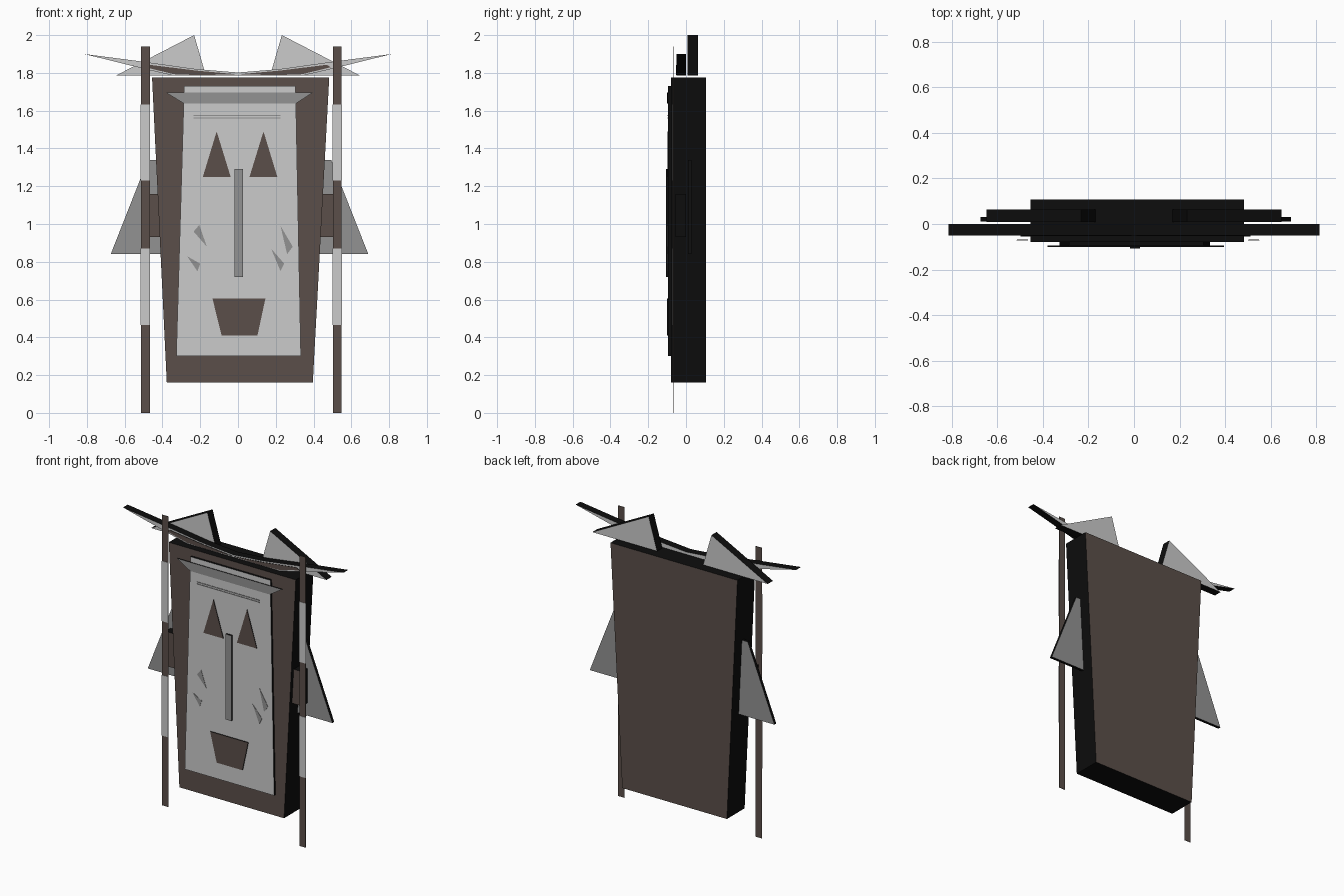
import bpy, bmesh

if "Cube" in bpy.data.objects:
    bpy.data.objects.remove(bpy.data.objects["Cube"])


def material(name, rgb):
    m = bpy.data.materials.new(name)
    m.diffuse_color = (*rgb, 1)
    m.use_nodes = True
    m.node_tree.nodes["Principled BSDF"].inputs["Base Color"].default_value = m.diffuse_color
    return m


BROWN = material("dark_brown", (0.105, 0.078, 0.068))
LIGHT = material("light_grey", (0.60, 0.60, 0.60))
GREY = material("mid_grey", (0.29, 0.29, 0.29))
BLACK = material("edge_black", (0.004, 0.004, 0.004))


def slab(name, pts, y0, y1, mat, edge=BLACK):
    """Extrude an x-z outline from y0 (front) to y1; rim faces use the edge colour."""
    bm = bmesh.new()
    front = [bm.verts.new((x, y0, z)) for x, z in pts]
    back = [bm.verts.new((x, y1, z)) for x, z in pts]
    bm.faces.new(front)
    bm.faces.new(back[::-1])
    n = len(pts)
    for i in range(n):
        j = (i + 1) % n
        rim = bm.faces.new((front[i], back[i], back[j], front[j]))
        rim.material_index = 1
    bmesh.ops.recalc_face_normals(bm, faces=bm.faces)
    me = bpy.data.meshes.new(name)
    bm.to_mesh(me)
    bm.free()
    me.materials.append(mat)
    me.materials.append(edge)
    ob = bpy.data.objects.new(name, me)
    bpy.context.collection.objects.link(ob)
    return ob


def pair(name, pts, y0, y1, mat, centre=0.0, edge=BLACK):
    """Right-hand outline given relative to the centre line, plus its mirror."""
    for side, s in (("right", 1), ("left", -1)):
        slab(f"{name}_{side}", [(centre + s * x, z) for x, z in pts], y0, y1, mat, edge)


def rect(x0, x1, z0, z1):
    return [(x0, z0), (x1, z0), (x1, z1), (x0, z1)]


# Head block and pale face panel
slab("head_block", [(-0.377, 0.16), (0.396, 0.16), (0.483, 1.775), (-0.455, 1.775)],
     -0.08, 0.107, BROWN)
slab("face_panel", [(-0.327, 0.30), (0.333, 0.30), (0.305, 1.73), (-0.285, 1.73)],
     -0.095, -0.079, LIGHT)

# Forehead band and two thin forehead lines
slab("forehead_band", [(-0.285, 1.637), (0.305, 1.637), (0.395, 1.695), (-0.38, 1.695)],
     -0.100, -0.094, GREY)
for i, z in enumerate((1.559, 1.572)):
    slab(f"forehead_line_{i + 1}", rect(-0.235, 0.225, z, z + 0.005),
         -0.098, -0.094, GREY, GREY)

# Eyes, nose and mouth
pair("eye", [(0.05, 1.25), (0.197, 1.25), (0.124, 1.49)], -0.099, -0.094, BROWN, 0.011)
slab("nose", rect(-0.018, 0.026, 0.72, 1.29), -0.107, -0.094, GREY)
slab("mouth", [(-0.087, 0.41), (0.103, 0.41), (0.145, 0.605), (-0.135, 0.605)],
     -0.101, -0.094, BROWN)

# Cheek marks
marks = [
    [(-0.235, 0.96), (-0.165, 0.88), (-0.205, 0.995)],
    [(-0.27, 0.83), (-0.215, 0.75), (-0.20, 0.79)],
    [(0.225, 0.99), (0.26, 0.84), (0.29, 0.88)],
    [(0.175, 0.87), (0.225, 0.75), (0.245, 0.79)],
]
for i, m in enumerate(marks):
    slab(f"cheek_mark_{i + 1}", m, -0.097, -0.094, GREY, GREY)

# Side poles with pale front bands, and the arms that carry them
pair("side_pole", rect(0.484, 0.531, 0, 1.94), -0.070, -0.067, BROWN, 0.018, BROWN)
for i, (z0, z1) in enumerate(((0.466, 0.87), (1.23, 1.632))):
    pair(f"pole_band_{i + 1}", rect(0.483, 0.533, z0, z1), -0.072, -0.070, LIGHT, 0.018, LIGHT)
pair("pole_arm", rect(0.39, 0.505, 0.93, 1.16), -0.055, 0.0, BROWN, 0.007)

# Ears
pair("ear", [(0.39, 0.84), (0.682, 0.84), (0.485, 1.34), (0.42, 1.34)],
     0.010, 0.030, GREY, 0.008)

# Horns behind the top edge
pair("horn", [(0.17, 1.785), (0.648, 1.785), (0.232, 2.0)], 0.008, 0.063, LIGHT)

# Swept brow wings with a dark inlay
pair("brow_wing", [(0, 1.785), (0.34, 1.785), (0.47, 1.815), (0.815, 1.90),
                   (0.47, 1.855), (0.22, 1.82), (0, 1.802)], -0.050, 0.0, LIGHT)
pair("wing_inlay", [(0.01, 1.793), (0.20, 1.788), (0.34, 1.793), (0.49, 1.83),
                    (0.47, 1.843), (0.22, 1.812)], -0.053, -0.049, BROWN)
